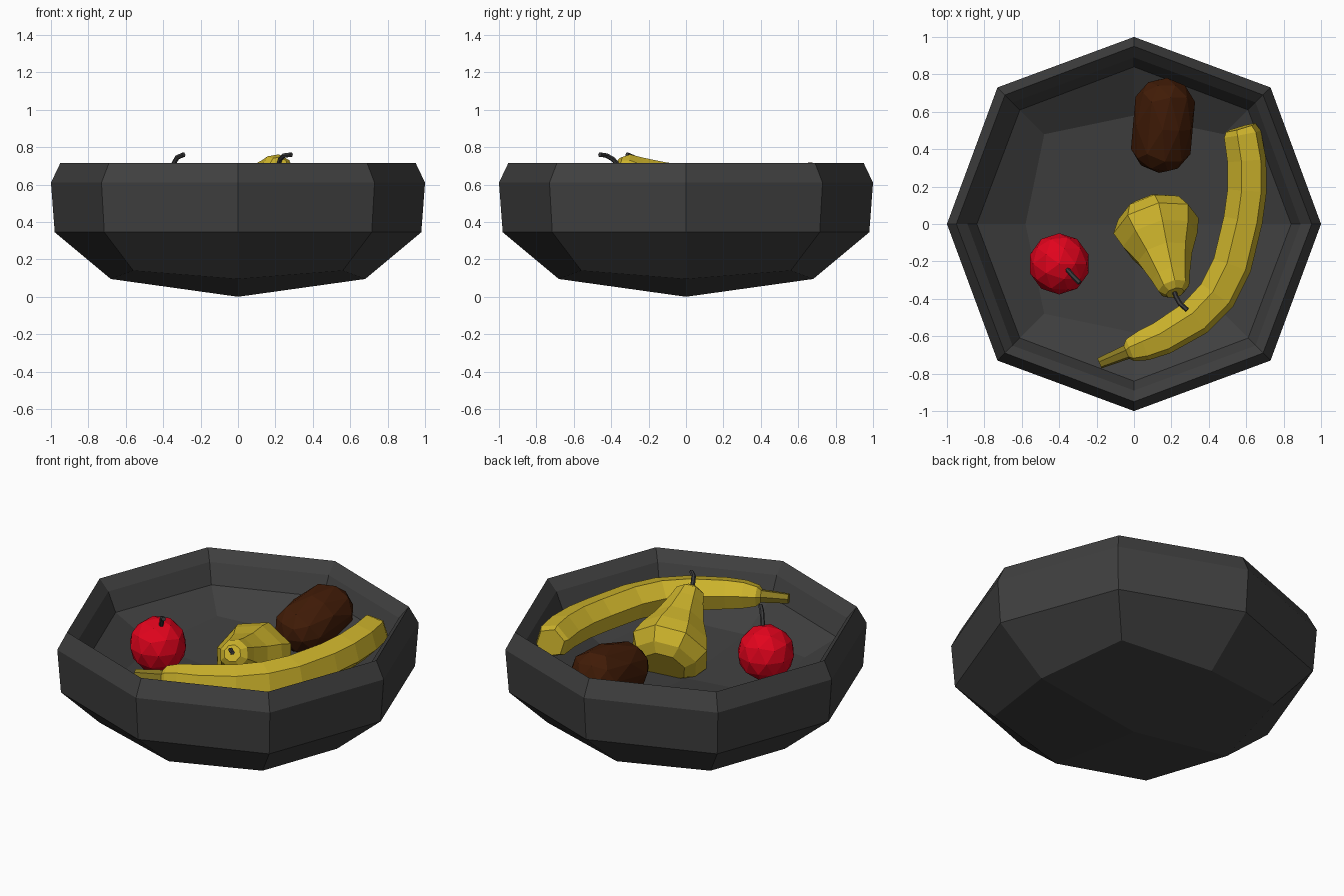
import bpy, bmesh, math
from mathutils import Vector, Matrix

if "Cube" in bpy.data.objects:
    bpy.data.objects.remove(bpy.data.objects["Cube"])


def material(name, rgb):
    m = bpy.data.materials.new(name)
    m.diffuse_color = (*rgb, 1)
    m.use_nodes = True
    m.node_tree.nodes["Principled BSDF"].inputs["Base Color"].default_value = m.diffuse_color
    return m


GREY = material("dark grey", (0.05, 0.05, 0.05))
STEM = material("stem grey", (0.045, 0.045, 0.047))
RED = material("apple red", (0.76, 0.001, 0.012))
YELLOW = material("yellow", (0.62, 0.46, 0.025))
OLIVE = material("olive", (0.25, 0.19, 0.015))
BROWN = material("brown", (0.052, 0.011, 0.002))


def finish(bm, name, *mats):
    bmesh.ops.recalc_face_normals(bm, faces=bm.faces)
    me = bpy.data.meshes.new(name)
    bm.to_mesh(me)
    bm.free()
    for m in mats:
        me.materials.append(m)
    ob = bpy.data.objects.new(name, me)
    bpy.context.collection.objects.link(ob)
    return ob


def bridge(bm, a, b, mat=0):
    n = len(a)
    for i in range(n):
        j = (i + 1) % n
        bm.faces.new((a[i], a[j], b[j], b[i])).material_index = mat


def tube(name, path, radii, sides, mats, tip_from=None, turn=0.0):
    """Sweep a polygon along a path; segments from tip_from on use the second material."""
    bm = bmesh.new()
    pts = [Vector(p) for p in path]
    rings = []
    for i, p in enumerate(pts):
        t = (pts[min(i + 1, len(pts) - 1)] - pts[max(i - 1, 0)]).normalized()
        side = t.cross(Vector((0, 0, 1))).normalized()
        up = side.cross(t)
        ring = []
        for k in range(sides):
            a = 2 * math.pi * k / sides + turn
            ring.append(bm.verts.new(p + radii[i] * (side * math.cos(a) + up * math.sin(a))))
        rings.append(ring)
    for i in range(len(rings) - 1):
        bridge(bm, rings[i], rings[i + 1], int(tip_from is not None and i >= tip_from))
    bm.faces.new(rings[0])
    bm.faces.new(rings[-1]).material_index = int(tip_from is not None)
    return finish(bm, name, *mats)


# bowl: rings of eight (axis radius, diagonal coordinate, axis z, diagonal z), outside then inside
bowl_rings = [
    (0.68, 0.56, 0.095, 0.14), (0.98, 0.715, 0.345, 0.345), (1.0, 0.73, 0.61, 0.61),
    (0.95, 0.69, 0.715, 0.715), (0.89, 0.65, 0.65, 0.65), (0.84, 0.61, 0.534, 0.534),
    (0.58, 0.48, 0.40, 0.425)]
bm = bmesh.new()
rings = []
for ra, rd, za, zd in bowl_rings:
    ring = []
    for k in range(8):
        a = k * math.pi / 4
        r, z = (rd * math.sqrt(2), zd) if k % 2 else (ra, za)
        ring.append(bm.verts.new((r * math.cos(a), r * math.sin(a), z)))
    rings.append(ring)
for a, b in zip(rings, rings[1:]):
    bridge(bm, a, b)
for ring, z in ((rings[0], 0.0), (rings[-1], 0.35)):
    c = bm.verts.new((0, 0, z))
    for k in range(0, 8, 2):
        bm.faces.new((c, ring[k], ring[k + 1], ring[(k + 2) % 8]))
finish(bm, "bowl", GREY)

# apple
bm = bmesh.new()
bmesh.ops.create_icosphere(bm, subdivisions=2, radius=0.164,
                           matrix=Matrix.Translation((-0.40, -0.213, 0.535)))
finish(bm, "apple", RED)
tube("apple_stem", [(-0.36, -0.24, 0.66), (-0.342, -0.26, 0.715), (-0.325, -0.28, 0.745),
                    (-0.29, -0.315, 0.76)], [0.013] * 4, 6, [STEM])

# kiwi: ball pulled apart along its length, tilted up at the back
bm = bmesh.new()
bmesh.ops.create_icosphere(bm, subdivisions=2, radius=0.168)
for v in bm.verts:
    v.co.y += 0.09 * max(-1, min(1, v.co.y / 0.03))
    v.co.z *= 0.92
bm.transform(Matrix.Translation((0.155, 0.527, 0.56)) @ Matrix.Rotation(math.radians(-5), 4, 'Z')
             @ Matrix.Rotation(math.radians(9), 4, 'X'))
finish(bm, "kiwi", BROWN)

# pear leaning on the banana
start = Vector((0.09, 0.09, 0.43))
axis = Vector((0.13, -0.46, 0.275)).normalized()
steps = [0.0, 0.04, 0.12, 0.21, 0.32, 0.45, 0.52, 0.55]
tube("pear", [start + axis * s for s in steps],
     [0.13, 0.19, 0.235, 0.205, 0.15, 0.105, 0.085, 0.05], 8, [YELLOW], turn=0.2)
tube("pear_stem", [(0.215, -0.36, 0.70), (0.225, -0.39, 0.735), (0.245, -0.425, 0.755),
                   (0.285, -0.46, 0.76)], [0.013] * 4, 6, [STEM])

# banana with its stem
tube("banana", [(0.57, 0.515, 0.615), (0.58, 0.48, 0.612), (0.603, 0.34, 0.61), (0.605, 0.18, 0.605),
                (0.583, 0.02, 0.60), (0.525, -0.22, 0.60), (0.445, -0.38, 0.60),
                (0.33, -0.50, 0.60), (0.15, -0.61, 0.605), (0.05, -0.65, 0.61),
                (-0.02, -0.675, 0.61), (-0.04, -0.685, 0.61), (-0.185, -0.745, 0.61)],
     [0.085, 0.103, 0.107, 0.108, 0.108, 0.108, 0.108, 0.105, 0.095, 0.085, 0.065, 0.04, 0.03],
     6, [YELLOW, OLIVE], tip_from=11, turn=0.25)
